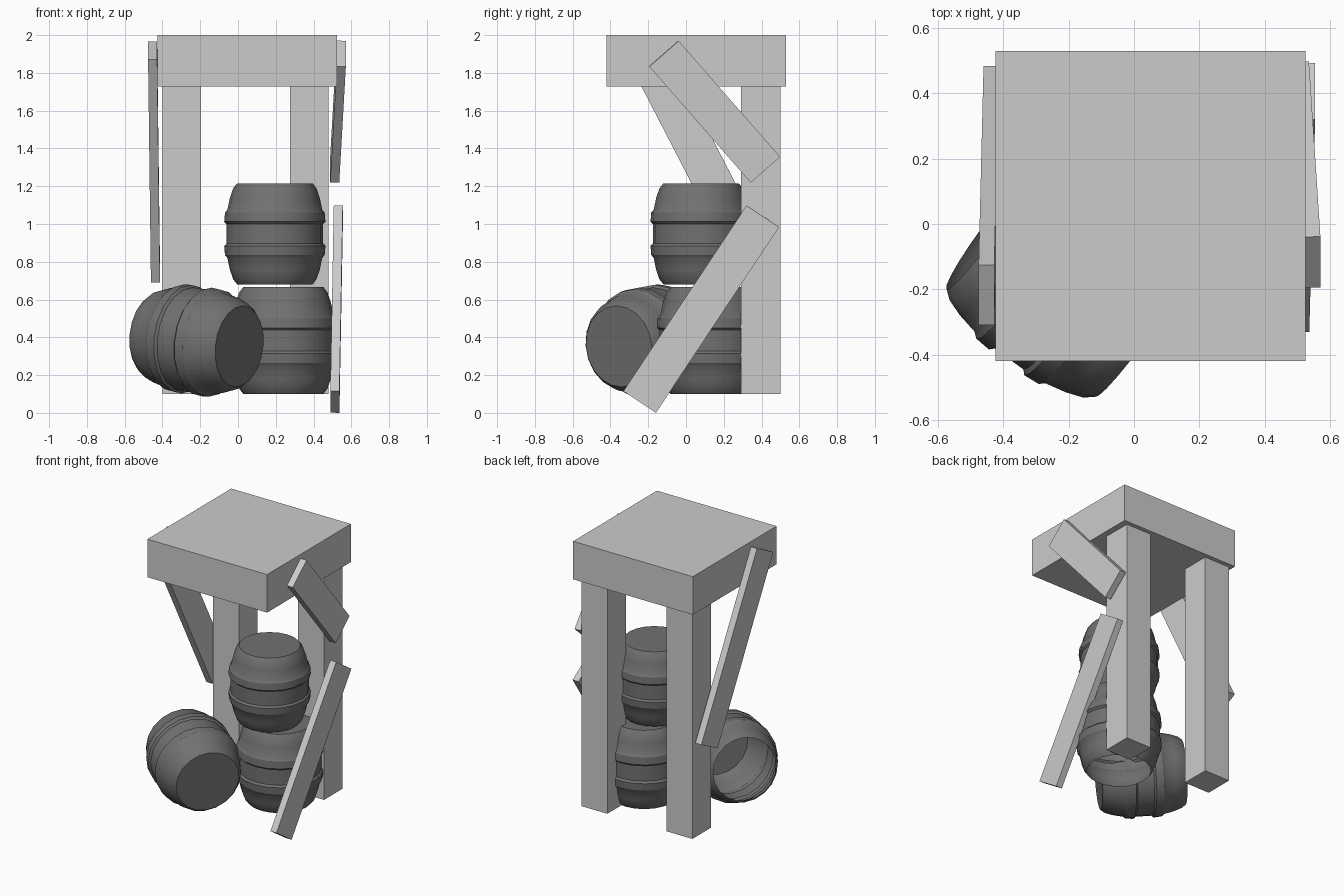
import bpy, bmesh, math
from mathutils import Vector, Matrix

if "Cube" in bpy.data.objects:
    bpy.data.objects.remove(bpy.data.objects["Cube"])


def material(name, value):
    mat = bpy.data.materials.new(name)
    mat.diffuse_color = (value, value, value, 1)
    mat.use_nodes = True
    mat.node_tree.nodes["Principled BSDF"].inputs["Base Color"].default_value = mat.diffuse_color
    return mat


WOOD = material("pale_wood", 0.57)
DARK = material("dark_barrel", 0.165)


def finish(name, bm, matrix, mat):
    bmesh.ops.recalc_face_normals(bm, faces=bm.faces)
    mesh = bpy.data.meshes.new(name)
    bm.to_mesh(mesh)
    bm.free()
    mesh.materials.append(mat)
    obj = bpy.data.objects.new(name, mesh)
    obj.matrix_world = matrix
    bpy.context.collection.objects.link(obj)
    return obj


def box(name, size, matrix):
    bm = bmesh.new()
    bmesh.ops.create_cube(bm, size=1)
    bmesh.ops.scale(bm, vec=size, verts=bm.verts)
    return finish(name, bm, matrix, WOOD)


def block(name, low, high):
    low, high = Vector(low), Vector(high)
    return box(name, high - low, Matrix.Translation((low + high) / 2))


def plank(name, a, b, width=0.207, thickness=0.048):
    # Board running from a to b, flat side facing sideways
    a, b = Vector(a), Vector(b)
    d = (b - a).normalized()
    w = Vector((1, 0, 0)).cross(d).normalized()
    t = w.cross(d)
    m = Matrix((t, w, d)).transposed().to_4x4()
    m.translation = (a + b) / 2
    return box(name, (thickness, width, (b - a).length), m)


# Half barrel profile (radius, height from the middle), mirrored for the other half
HALF = [(0.256, 0.052), (0.268, 0.064), (0.264, 0.112), (0.251, 0.128),
        (0.238, 0.19), (0.221, 0.24), (0.200, 0.267)]
PROFILE = [(r, -z) for r, z in reversed(HALF)] + HALF
SIDES = 20


def barrel(name, centre, axis, radial, height):
    bm = bmesh.new()
    rings = []
    for r, z in PROFILE:
        rings.append([bm.verts.new((r * radial * math.cos(2 * math.pi * i / SIDES),
                                    r * radial * math.sin(2 * math.pi * i / SIDES),
                                    z * height)) for i in range(SIDES)])
    for lo, hi in zip(rings, rings[1:]):
        for i in range(SIDES):
            j = (i + 1) % SIDES
            bm.faces.new((lo[i], lo[j], hi[j], hi[i]))
    bm.faces.new(rings[-1])  # lid; the other end stays open
    m = Vector(axis).to_track_quat('Z', 'Y').to_matrix().to_4x4()
    m.translation = centre
    obj = finish(name, bm, m, DARK)
    bpy.ops.object.select_all(action='DESELECT')
    obj.select_set(True)
    bpy.context.view_layer.objects.active = obj
    bpy.ops.object.shade_smooth_by_angle(angle=math.radians(30))
    return obj


# Top slab and back posts
block("top_slab", (-0.425, -0.42, 1.727), (0.525, 0.53, 2.0))
for side, x in (("left", -0.40), ("right", 0.275)):
    block(side + "_post", (x, 0.29, 0.10), (x + 0.205, 0.499, 1.73))

# Leaning braces
plank("left_brace", (-0.452, -0.2175, 1.918), (-0.437, 0.3925, 0.738))
plank("right_upper_brace", (0.547, -0.117, 1.902), (0.512, 0.420, 1.288))
plank("right_lower_brace", (0.531, 0.407, 1.041), (0.513, -0.245, 0.058))

# Barrels: two stacked, one tipped over
barrel("upper_barrel", (0.195, 0.08, 0.948), (0, 0, 1), 1.0, 1.0)
barrel("lower_barrel", (0.240, 0.13, 0.383), (0, 0, 1), 1.06, 1.058)
barrel("tipped_barrel", (-0.22, -0.19, 0.383), (0.81, -0.59, -0.11), 1.08, 1.058)
